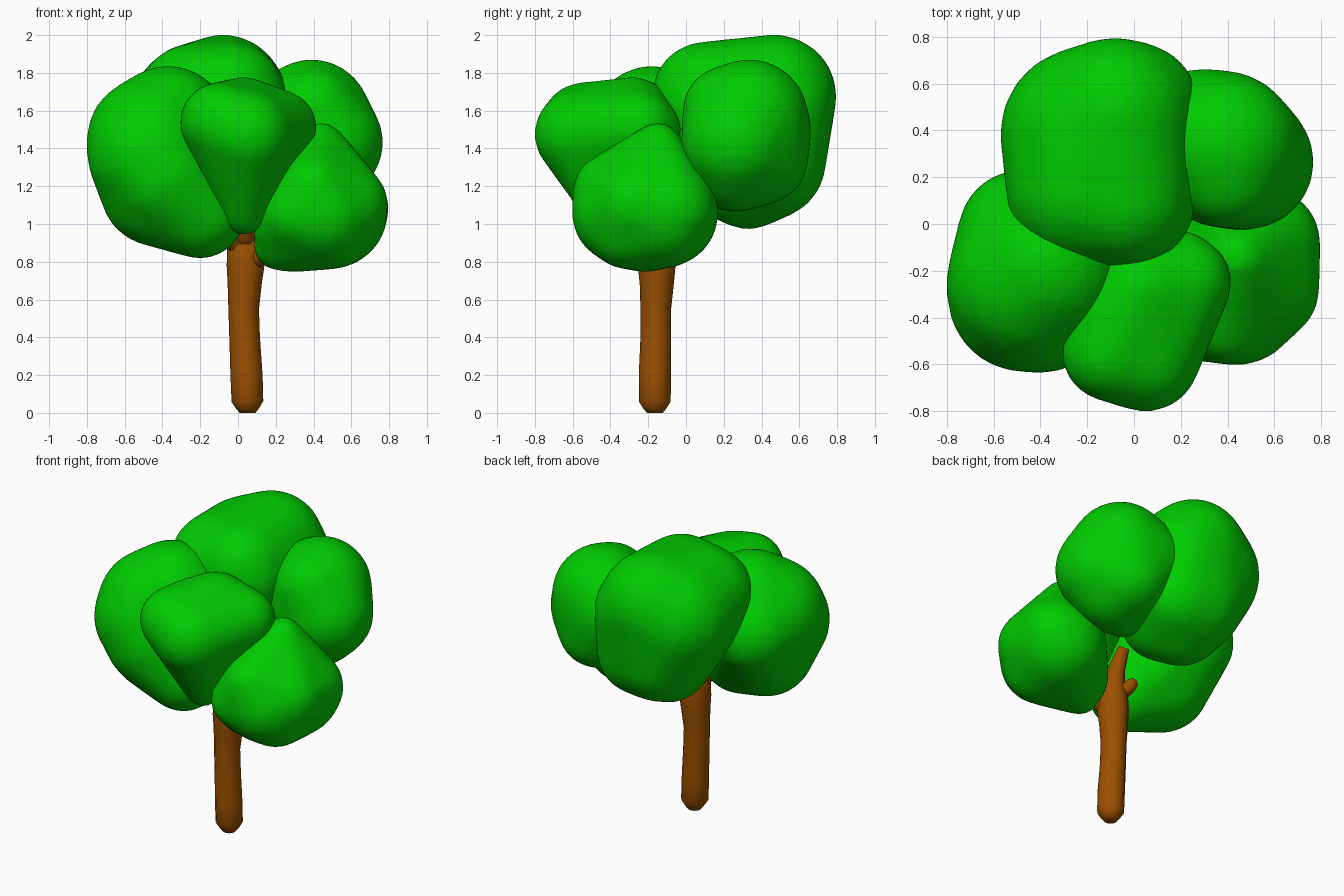
import bpy, bmesh, math
from mathutils import Vector, Matrix

if "Cube" in bpy.data.objects:
    bpy.data.objects.remove(bpy.data.objects["Cube"])


def material(name, rgb):
    m = bpy.data.materials.new(name)
    m.diffuse_color = (*rgb, 1)
    m.use_nodes = True
    m.node_tree.nodes["Principled BSDF"].inputs["Base Color"].default_value = m.diffuse_color
    return m


GREEN = material("leaf green", (0.0, 0.6, 0.0))
BROWN = material("bark brown", (0.33, 0.08, 0.0))


def finish(name, bm, mat):
    me = bpy.data.meshes.new(name)
    bm.to_mesh(me)
    bm.free()
    me.materials.append(mat)
    for p in me.polygons:
        p.use_smooth = True
    ob = bpy.data.objects.new(name, me)
    bpy.context.collection.objects.link(ob)
    return ob


def leaf_clump(name, balls):
    """Rounded clump: hull wrapped round a few balls (x, y, z, radius), then softened."""
    bm = bmesh.new()
    for x, y, z, r in balls:
        bmesh.ops.create_icosphere(bm, subdivisions=3, radius=r,
                                   matrix=Matrix.Translation((x, y, z)))
    pts = [v.co.copy() for v in bm.verts]
    bm.free()
    bm = bmesh.new()
    for p in pts:
        bm.verts.new(p)
    bmesh.ops.convex_hull(bm, input=bm.verts[:])
    bmesh.ops.delete(bm, geom=[v for v in bm.verts if not v.link_faces], context='VERTS')
    bmesh.ops.recalc_face_normals(bm, faces=bm.faces[:])
    ob = finish(name, bm, GREEN)
    rm = ob.modifiers.new("even mesh", 'REMESH')
    rm.mode = 'VOXEL'
    rm.voxel_size = 0.025
    rm.use_smooth_shade = True
    sm = ob.modifiers.new("soften", 'SMOOTH')
    sm.factor = 0.5
    sm.iterations = 10


def limb(name, path, sides=12):
    """Tapering tube through (x, y, z, radius) points."""
    bm = bmesh.new()
    rings = []
    for i, (x, y, z, r) in enumerate(path):
        a = Vector(path[max(i - 1, 0)][:3])
        b = Vector(path[min(i + 1, len(path) - 1)][:3])
        q = Vector((0, 0, 1)).rotation_difference(b - a)
        if i == 0 and z == 0:
            q.identity()
        rings.append([bm.verts.new(Vector((x, y, z)) + q @ Vector(
            (r * math.cos(t), r * math.sin(t), 0)))
            for t in (2 * math.pi * k / sides for k in range(sides))])
    for lo, hi in zip(rings, rings[1:]):
        for k in range(sides):
            n = (k + 1) % sides
            bm.faces.new((lo[k], lo[n], hi[n], hi[k]))
    bm.faces.new(rings[0][::-1])
    bm.faces.new(rings[-1])
    finish(name, bm, BROWN)


# Trunk
limb("trunk", [(.05, -.165, 0, .042), (.05, -.165, .025, .062), (.05, -.165, .06, .084),
               (.045, -.165, .2, .085), (.035, -.16, .4, .081), (.03, -.16, .55, .081),
               (.035, -.155, .68, .09), (.04, -.155, .78, .1), (.035, -.155, .88, .092),
               (.035, -.15, .97, .068), (.035, -.12, 1.07, .052), (.04, -.05, 1.18, .035)])

# Branches reaching into each clump
limb("left_branch", [(.03, -.15, .82, .06), (-.04, -.21, .95, .045), (-.2, -.27, 1.08, .035)])
limb("front_branch", [(.035, -.17, .86, .06), (.035, -.21, .96, .055), (.03, -.4, 1.15, .04)])
limb("right_branch", [(.05, -.17, .76, .05), (.14, -.22, .86, .045), (.35, -.24, 1.0, .04)])
limb("twig", [(.02, -.15, .88, .05), (-.03, -.08, .94, .042), (-.045, -.06, .97, .036),
              (-.05, -.052, .985, .015)])

# Leaf clumps
leaf_clump("top_back_leaves", [
    (-.2, .385, 1.59, .375), (-.08, .47, 1.675, .33), (-.22, .15, 1.63, .33),
    (-.04, .105, 1.68, .287), (0, .5, 1.62, .28), (0, .3, 1.64, .28),
    (0, .09, 1.64, .262), (-.01, .25, 1.26, .255), (.02, .45, 1.31, .275),
    (-.1, .33, 1.235, .265), (-.1, .42, 1.34, .325)])
leaf_clump("left_leaves", [
    (-.46, -.25, 1.44, .345), (-.37, -.18, 1.51, .33), (-.48, -.04, 1.4, .275),
    (-.43, -.25, 1.18, .3), (-.4, -.33, 1.26, .31), (-.47, -.305, 1.37, .33),
    (-.2, -.3, 1.06, .245)])
leaf_clump("front_leaves", [
    (-.1, -.55, 1.54, .21), (.05, -.57, 1.475, .235), (.22, -.25, 1.51, .2),
    (-.06, -.4, 1.55, .21), (.03, -.28, 1.56, .22), (.2, -.18, 1.5, .155),
    (.03, -.41, 1.06, .12)])
leaf_clump("right_leaves", [
    (.5, -.12, 1.06, .295), (.45, -.35, 1.05, .255), (.57, -.28, 1.1, .225),
    (.44, -.15, 1.41, .13), (.22, -.26, .89, .14), (.4, -.41, 1.18, .19),
    (.3, -.41, 1.05, .18), (.22, -.36, .99, .135), (.56, -.08, 1.08, .24),
    (.5, -.31, .985, .225), (.3, -.2, .95, .205)])
leaf_clump("back_right_leaves", [
    (.37, .325, 1.49, .335), (.48, .265, 1.43, .292), (.39, .335, 1.56, .315),
    (.4, .22, 1.6, .24), (.4, .265, 1.35, .287), (.38, .4, 1.35, .25),
    (.28, .355, 1.5, .31), (.28, .22, 1.25, .18)])
